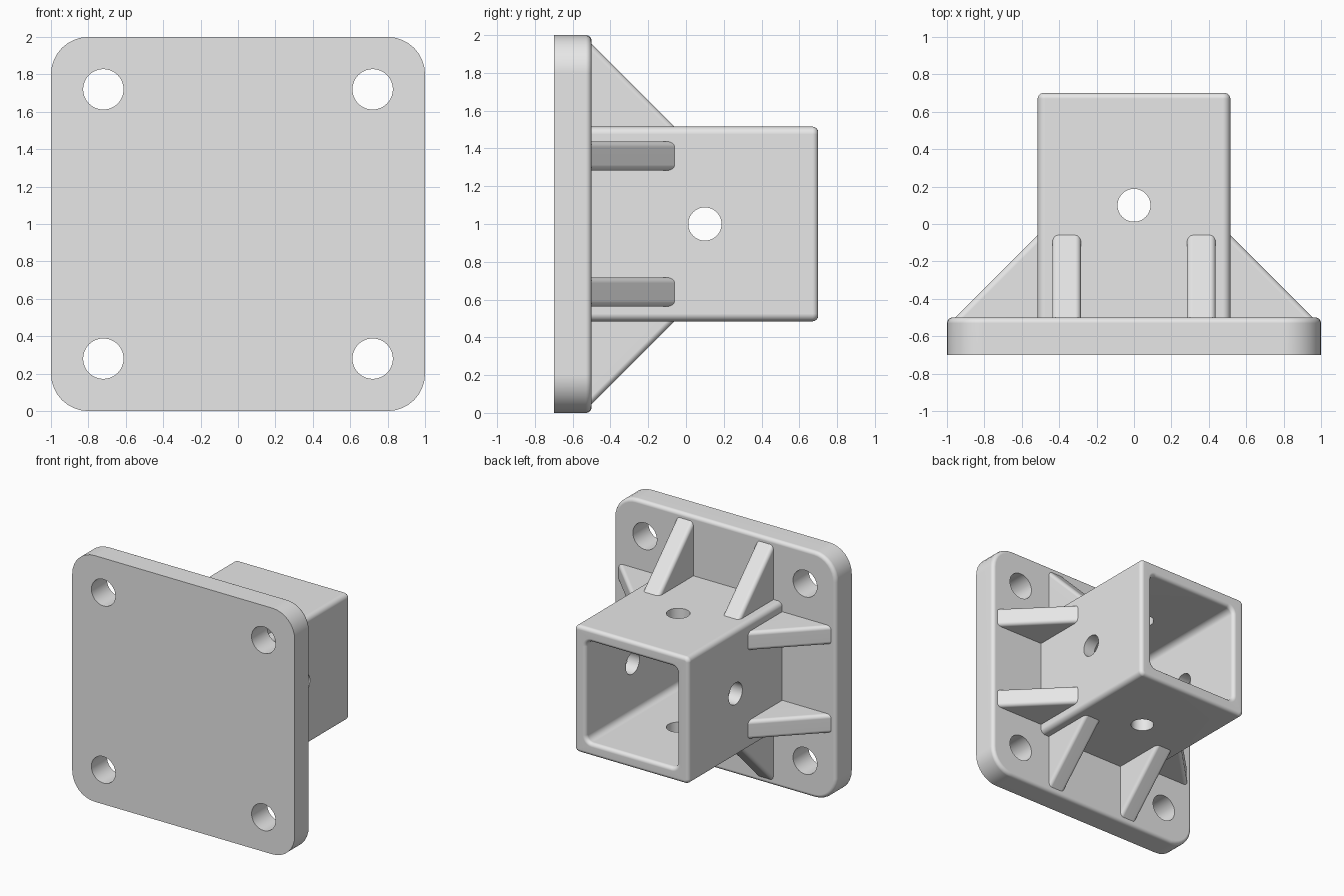
import bpy, bmesh
from math import sin, cos, pi
from mathutils import Matrix, Vector

if "Cube" in bpy.data.objects:
    bpy.data.objects.remove(bpy.data.objects["Cube"], do_unlink=True)

grey = bpy.data.materials.new("plain grey")
grey.use_nodes = True
grey.diffuse_color = (0.8, 0.8, 0.8, 1)
grey.node_tree.nodes["Principled BSDF"].inputs["Base Color"].default_value = (0.8, 0.8, 0.8, 1)

CENTRE = Vector((0, 0, 1))
STEPS = 6          # segments in a quarter-round fillet
FILLET = 0.03


def add_object(name, bm):
    bmesh.ops.recalc_face_normals(bm, faces=bm.faces)
    mesh = bpy.data.meshes.new(name)
    bm.to_mesh(mesh)
    bm.free()
    mesh.materials.append(grey)
    obj = bpy.data.objects.new(name, mesh)
    bpy.context.collection.objects.link(obj)
    return obj


def smooth(obj):
    bpy.ops.object.select_all(action='DESELECT')
    obj.select_set(True)
    bpy.context.view_layer.objects.active = obj
    bpy.ops.object.shade_smooth_by_angle(angle=pi / 6)
    mod = obj.modifiers.new("even_normals", 'WEIGHTED_NORMAL')
    mod.keep_sharp = True


def ring(bm, half, radius, y, n=8):
    """Rounded square outline in the xz plane."""
    verts = []
    for k in range(4):
        mid = pi / 4 + k * pi / 2
        cx = (half - radius) * (1 if cos(mid) > 0 else -1)
        cz = (half - radius) * (1 if sin(mid) > 0 else -1)
        for j in range(n + 1):
            a = (k + j / n) * pi / 2
            verts.append(bm.verts.new((cx + radius * cos(a), y, 1 + cz + radius * sin(a))))
    return verts


def loft(name, layers):
    """Skin a stack of (half, radius, y) outlines and cap both ends."""
    bm = bmesh.new()
    rings = [ring(bm, *layer) for layer in layers]
    for a, b in zip(rings, rings[1:]):
        for i in range(len(a)):
            j = (i + 1) % len(a)
            bm.faces.new((a[i], a[j], b[j], b[i]))
    bm.faces.new(rings[0])
    bm.faces.new(rings[-1])
    return add_object(name, bm)


def rounded_rim(half, radius, y, side):
    """Fillet layers running up to the rim; side -1 outer edge, 1 inner edge."""
    layers = []
    for i in range(STEPS + 1):
        t = i / STEPS * pi / 2
        shift = side * FILLET * (1 - cos(t))
        layers.append((half + shift, radius + shift, y - FILLET * (1 - sin(t))))
    return layers


def drill(obj, holes):
    """Cut cylinders given as (centre, radius, length, rotation)."""
    bm = bmesh.new()
    for centre, radius, length, rot in holes:
        bmesh.ops.create_cone(bm, cap_ends=True, segments=48, radius1=radius, radius2=radius,
                              depth=length, matrix=Matrix.Translation(centre) @ rot)
    cutter = add_object("drill_cutter", bm)
    cutter.hide_render = True
    mod = obj.modifiers.new("drill", 'BOOLEAN')
    mod.object = cutter
    mod.solver = 'EXACT'
    mod.use_self = True
    deps = bpy.context.evaluated_depsgraph_get()
    mesh = bpy.data.meshes.new_from_object(obj.evaluated_get(deps))
    obj.modifiers.clear()
    obj.data = mesh
    bpy.data.objects.remove(cutter, do_unlink=True)


# Mounting plate with four bolt holes
plate = loft("mounting_plate", [(1, 0.2, -0.7)] + rounded_rim(1, 0.2, -0.5, -1))
along_y = Matrix.Rotation(pi / 2, 4, 'X')
drill(plate, [((sx * 0.72, -0.6, 1 + sz * 0.72), 0.108, 0.6, along_y)
              for sx in (-1, 1) for sz in (-1, 1)])
smooth(plate)

# Square socket tube with cross-drilled pin holes
outer = rounded_rim(0.515, 0.04, 0.7, -1)
inner = rounded_rim(0.41, 0.05, 0.7, 1)[::-1]
tube = loft("socket_tube", [(0.515, 0.04, -0.55)] + outer + inner + [(0.41, 0.05, -0.495)])
pin = Vector((0, 0.1, 1))
for axis in (Matrix.Identity(4), Matrix.Rotation(pi / 2, 4, 'Y')):
    drill(tube, [(pin, 0.088, 3, axis)])
smooth(tube)

# Triangular gusset ribs, two on each side of the tube
bm = bmesh.new()
profile = [(0.45, 0.005), (0.45, -0.53), (0.985, -0.53)]
face = bm.faces.new([bm.verts.new((u, y, -0.077)) for u, y in profile])
side = bmesh.ops.extrude_face_region(bm, geom=[face])["geom"]
bmesh.ops.translate(bm, vec=(0, 0, 0.154), verts=[v for v in side if isinstance(v, bmesh.types.BMVert)])
slopes = [e for e in bm.edges
          if all(abs(v.co.x + v.co.y - 0.455) < 1e-4 for v in e.verts)
          and abs(e.verts[0].co.z - e.verts[1].co.z) < 1e-4]
bmesh.ops.bevel(bm, geom=slopes, offset=FILLET, segments=STEPS, profile=0.5, affect='EDGES')
rib = add_object("rib_left_1", bm)
smooth(rib)
for k, where in enumerate(("left", "bottom", "right", "top")):
    turn = Matrix.Rotation(k * pi / 2, 4, 'Y')
    for n, offset in enumerate((-0.36, 0.36), 1):
        first = k == 0 and n == 1
        obj = rib if first else rib.copy()
        if not first:
            bpy.context.collection.objects.link(obj)
        obj.name = f"rib_{where}_{n}"
        obj.matrix_world = Matrix.Translation(CENTRE) @ turn @ Matrix.Translation((0, 0, offset))
